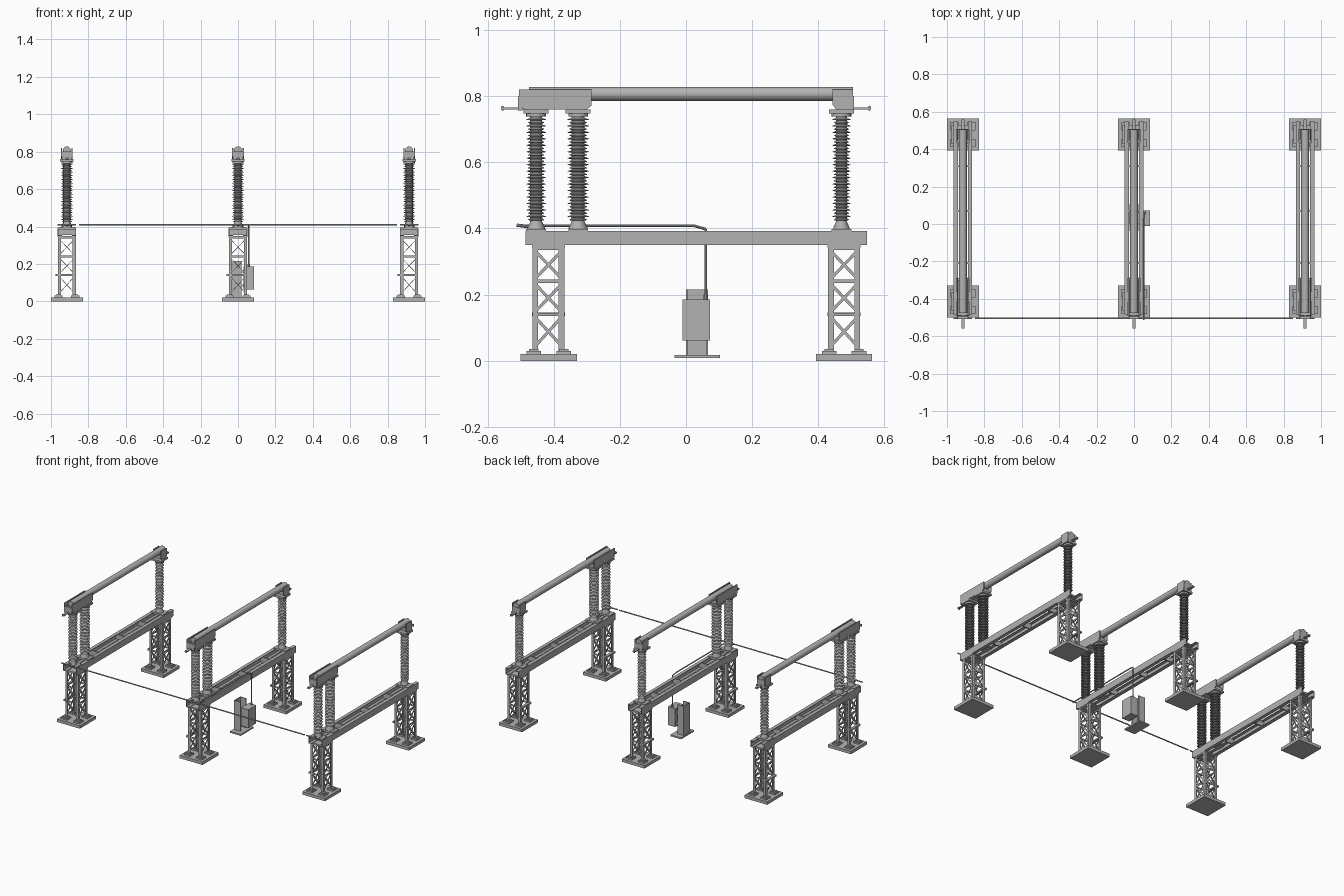
import bpy, bmesh, math
from mathutils import Vector, Matrix

if "Cube" in bpy.data.objects:
    bpy.data.objects.remove(bpy.data.objects["Cube"])


def material(name, v):
    m = bpy.data.materials.new(name)
    m.use_nodes = True
    m.diffuse_color = (v, v, v, 1)
    m.node_tree.nodes["Principled BSDF"].inputs["Base Color"].default_value = (v, v, v, 1)
    return m


GREY = material("light grey", 0.45)
UNITS = (-0.915, 0, 0.915)


def box(bm, x0, x1, y0, y1, z0, z1):
    size = Matrix.Diagonal((x1 - x0, y1 - y0, z1 - z0, 1))
    place = Matrix.Translation(((x0 + x1) / 2, (y0 + y1) / 2, (z0 + z1) / 2))
    bmesh.ops.create_cube(bm, size=1, matrix=place @ size)


def bar(bm, a, b, w, t):
    """Flat bar from a to b."""
    a, b = Vector(a), Vector(b)
    d = b - a
    turn = d.to_track_quat('Z', 'Y').to_matrix().to_4x4()
    bmesh.ops.create_cube(bm, size=1, matrix=Matrix.Translation((a + b) / 2) @ turn
                          @ Matrix.Diagonal((w, t, d.length, 1)))


def rod(bm, a, b, r, sides=10):
    a, b = Vector(a), Vector(b)
    d = b - a
    turn = d.to_track_quat('Z', 'Y').to_matrix().to_4x4()
    bmesh.ops.create_cone(bm, cap_ends=True, segments=sides, radius1=r, radius2=r,
                          depth=d.length, matrix=Matrix.Translation((a + b) / 2) @ turn)


def plate(bm, outline, x0, x1):
    """Side profile given as (y, z), extruded along x."""
    face = bm.faces.new([bm.verts.new((x0, y, z)) for y, z in outline])
    out = bmesh.ops.extrude_face_region(bm, geom=[face])
    moved = [g for g in out["geom"] if isinstance(g, bmesh.types.BMVert)]
    bmesh.ops.translate(bm, verts=moved, vec=(x1 - x0, 0, 0))


def lathe(bm, profile, sides=20):
    verts = [bm.verts.new((r, 0, z)) for r, z in profile]
    edges = [bm.edges.new(p) for p in zip(verts, verts[1:])]
    bmesh.ops.spin(bm, geom=verts + edges, axis=(0, 0, 1), cent=(0, 0, 0),
                   steps=sides, angle=math.tau, use_merge=True)
    bmesh.ops.remove_doubles(bm, verts=bm.verts, dist=1e-5)


def finish(bm, name, mat=GREY, places=((0, 0, 0),), smooth=False):
    bmesh.ops.recalc_face_normals(bm, faces=bm.faces)
    mesh = bpy.data.meshes.new(name)
    bm.to_mesh(mesh)
    bm.free()
    mesh.materials.append(mat)
    if smooth:
        mesh.shade_smooth()
        mesh.set_sharp_from_angle(angle=math.radians(35))
    for p in places:
        ob = bpy.data.objects.new(name, mesh)
        ob.location = p
        bpy.context.collection.objects.link(ob)


def every_unit(*ys):
    return [(x, y, 0) for x in UNITS for y in ys]


# Foundation pads with anchor feet
bm = bmesh.new()
box(bm, -.085, .085, -.085, .085, 0, .02)
for sx in (-1, 1):
    for sy in (-1, 1):
        x, y = sx * .045, sy * .045
        box(bm, x - .022, x + .022, y - .022, y + .022, .02, .03)
        box(bm, x - .014, x + .014, y - .014, y + .014, .03, .036)
finish(bm, "foundation_pad", places=every_unit(-.415, .478))

# Lattice towers: angle legs, rails and crossed braces on all four sides
bm = bmesh.new()
W, levels = .048, (.036, .14, .24, .34)
for sx in (-1, 1):
    for sy in (-1, 1):
        x, y, u, v = sx * W, sy * W, sx * .017, sy * .017
        box(bm, *sorted((x, x - u)), *sorted((y, y - v * .2)), .03, .35)
        box(bm, *sorted((x, x - u * .2)), *sorted((y, y - v)), .03, .35)
for s in (-1, 1):
    e = s * (W - .004)
    for lo, hi in zip(levels, levels[1:]):
        for k in (-1, 1):
            bar(bm, (-k * .04, e, lo + .008), (k * .04, e, hi - .008), .009, .003)
            bar(bm, (e, -k * .04, lo + .008), (e, k * .04, hi - .008), .003, .009)
    for z in levels[1:]:
        box(bm, -W, W, e - .002, e + .002, z - .005, z + .005)
        box(bm, e - .002, e + .002, -W, W, z - .005, z + .005)
box(bm, -.062, -.045, -.05, .05, .136, .146)
box(bm, -.05, .05, -.05, .05, .343, .35)
finish(bm, "lattice_tower", places=every_unit(-.416, .478))

# Support frame: twin channel beams tied by cross members
bm = bmesh.new()
for s in (-1, 1):
    box(bm, *sorted((s * .046, s * .05)), -.485, .548, .35, .393)
    for z in (.35, .389):
        box(bm, *sorted((s * .027, s * .048)), -.485, .548, z, z + .004)
for y in (-.21, .07, .31):
    box(bm, -.046, .046, y - .004, y + .004, .355, .388)
for y in (-.453, -.326, .47):
    box(bm, -.046, .046, y - .03, y + .03, .385, .398)
finish(bm, "support_frame", places=every_unit(0))

# Ribbed insulators with alternating large and small sheds
for name, y, r in (("front_insulator", -.453, .029), ("second_insulator", -.326, .032),
                   ("rear_insulator", .47, .027)):
    core, count, z0, z1 = r * .62, 32, .422, .735
    prof = [(0, .395), (r * .9, .395), (r * .9, .403), (core, .42)]
    step = (z1 - z0) / count
    for i in range(count):
        z, edge = z0 + i * step, r if i % 2 else r * .84
        prof += [(core, z + step * .2), (edge, z + step * .35),
                 (edge, z + step * .5), (core, z + step * .9)]
    prof += [(core, .742), (0, .742)]
    bm = bmesh.new()
    lathe(bm, prof)
    finish(bm, name, places=every_unit(y), smooth=True)

# Cap fittings on top of the insulators
bm = bmesh.new()
box(bm, -.036, .036, -.038, .038, .748, .76)
rod(bm, (0, 0, .738), (0, 0, .75), .03, 20)
finish(bm, "insulator_cap", places=every_unit(-.453, -.326, .47))

# Contact housings: side cheeks, floor and end plate
front = [(-.505, .775), (-.49, .76), (-.30, .76), (-.285, .772), (-.285, .82), (-.505, .82)]
rear = [(.443, .775), (.455, .758), (.495, .758), (.505, .77), (.505, .82), (.443, .82)]
for name, prof in (("front_housing", front), ("rear_housing", rear)):
    bm = bmesh.new()
    for s in (-1, 1):
        plate(bm, prof, *sorted((s * .025, s * .031)))
    ys = [p[0] for p in prof]
    box(bm, -.027, .027, min(ys) + .015, max(ys) - .015, .76, .785)
    finish(bm, name, places=every_unit(0))

# Main conductor tube
bm = bmesh.new()
rod(bm, (0, -.475, .807), (0, .505, .807), .021, 32)
finish(bm, "conductor_tube", places=every_unit(0), smooth=True)

# Line terminals at both ends
bm = bmesh.new()
for s in (-1, 1):
    box(bm, -.008, .008, *sorted((s * .49, s * .56)), .76, .766)
    box(bm, -.027, .027, *sorted((s * .495, s * .508)), .757, .80)
    for x in (-.005, .005):
        rod(bm, (x, s * .555, .756), (x, s * .555, .77), .003, 8)
finish(bm, "line_terminal", places=every_unit(0))

# Linkage rods joining the three units, and the drive down to the cabinet
bm = bmesh.new()
for s in (-1, 1):
    rod(bm, (s * .05, -.505, .41), (s * .85, -.505, .41), .004)
path = [(.052, -.513, .408), (.052, .025, .408), (.058, .06, .398), (.058, .06, .18)]
for a, b in zip(path, path[1:]):
    rod(bm, a, b, .004)
finish(bm, "linkage_rods", smooth=True)

bm = bmesh.new()
rod(bm, (0, -.453, .402), (0, -.51, .41), .005)
rod(bm, (-.05, -.505, .41), (.05, -.505, .41), .004)
finish(bm, "crank_arm", places=every_unit(0), smooth=True)

# Drive cabinet on its channel post
bm = bmesh.new()
box(bm, .03, .085, -.01, .073, .062, .185)
rod(bm, (.058, .06, .18), (.058, .06, .2), .007)
finish(bm, "drive_cabinet")
bm = bmesh.new()
box(bm, -.03, -.024, 0, .067, .015, .215)
for y in (0, .061):
    box(bm, -.03, .018, y, y + .006, .015, .215)
for z in (.085, .16):
    box(bm, .014, .032, .004, .063, z - .006, z + .006)
finish(bm, "cabinet_post")
bm = bmesh.new()
box(bm, -.035, .045, -.035, .103, .008, .018)
finish(bm, "cabinet_base")
